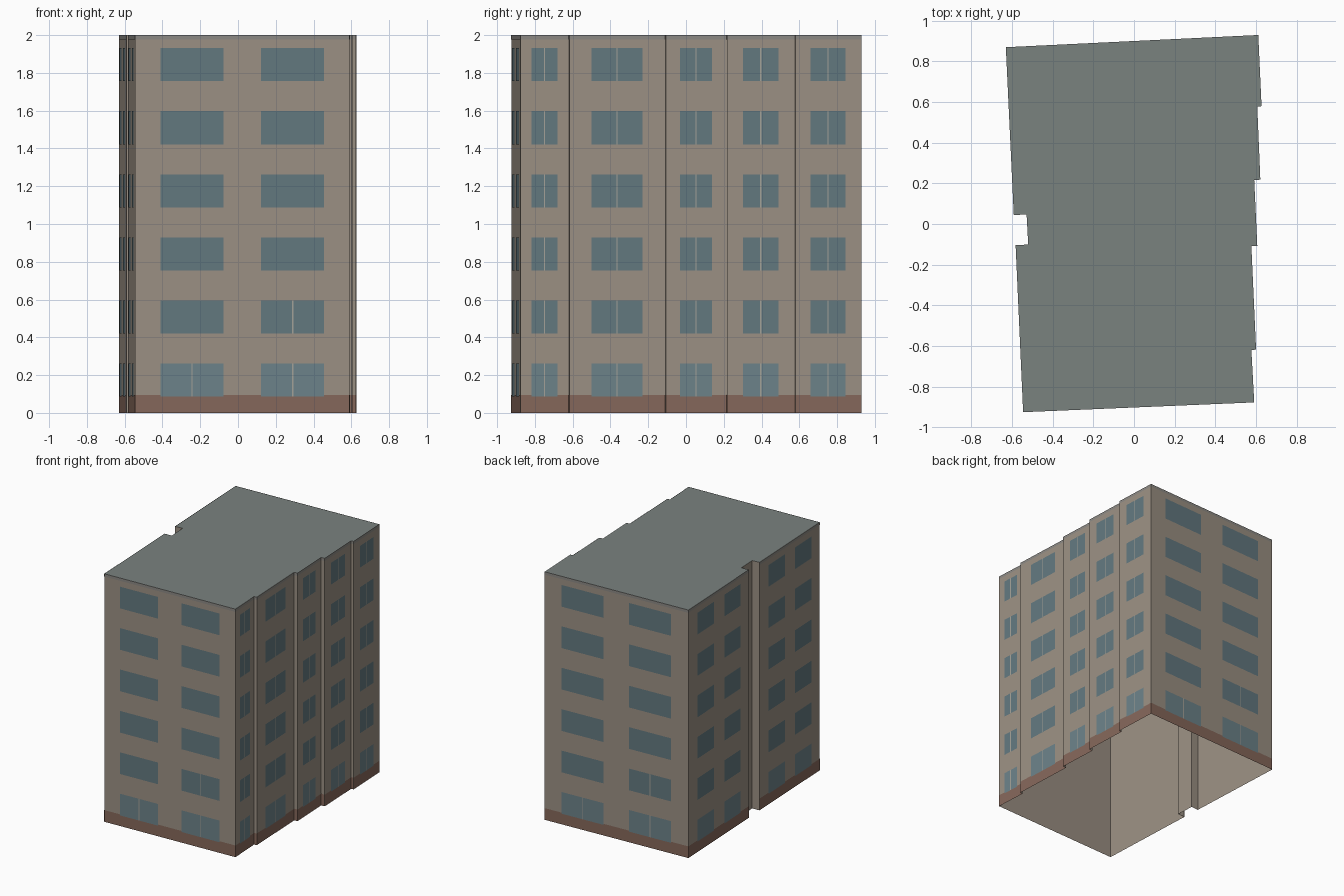
import bpy
from mathutils import Vector

if "Cube" in bpy.data.objects:
    bpy.data.objects.remove(bpy.data.objects["Cube"])

HEIGHT = 2.0
UP = Vector((0, 0, 1))


def material(name, r, g, b):
    # sRGB bytes to linear diffuse colour
    lin = [((c / 255 + 0.055) / 1.055) ** 2.4 for c in (r, g, b)]
    mat = bpy.data.materials.new(name)
    mat.diffuse_color = (*lin, 1)
    mat.use_nodes = True
    mat.node_tree.nodes["Principled BSDF"].inputs["Base Color"].default_value = mat.diffuse_color
    return mat


WALL = material("wall_beige", 156, 145, 132)
ROOF = material("roof_grey", 122, 130, 127)
BASE = material("base_brown", 134, 104, 91)
TRIM = material("trim_grey", 140, 137, 132)
GLASS = material("glass", 99, 121, 128)
GLASS_LOW = material("glass_low", 109, 131, 138)
FRAME = material("mullion_pale", 165, 163, 154)


def mesh_object(name, faces, mat):
    verts, index = [], []
    for face in faces:
        index.append(range(len(verts), len(verts) + len(face)))
        verts += [tuple(p) for p in face]
    mesh = bpy.data.meshes.new(name)
    mesh.from_pydata(verts, [], [list(i) for i in index])
    mesh.materials.append(mat)
    obj = bpy.data.objects.new(name, mesh)
    bpy.context.collection.objects.link(obj)
    return obj


def panel(a, b, u0, u1, z0, z1, offset=0.0):
    """Upright rectangle on wall a-b, between fractions u0 and u1."""
    a, b = Vector((*a, 0)), Vector((*b, 0))
    out = (b - a).cross(UP).normalized() * offset
    p, q = a.lerp(b, u0) + out, a.lerp(b, u1) + out
    return [p + UP * z0, q + UP * z0, q + UP * z1, p + UP * z1]


# Footprint, counter-clockwise from the front left corner
outline = [
    (-0.545, -0.925), (0.591, -0.877),
    (0.577, -0.62), (0.600, -0.617),
    (0.577, -0.109), (0.606, -0.107),
    (0.591, 0.216), (0.621, 0.218),
    (0.606, 0.577), (0.627, 0.579),
    (0.611, 0.929), (-0.630, 0.869),
    (-0.591, 0.044), (-0.528, 0.047),
    (-0.520, -0.101), (-0.582, -0.104),
]
n = len(outline)
walls = [(outline[i], outline[(i + 1) % n]) for i in range(n)]

# Outer shell, open underneath, and flat roof
mesh_object("walls", [panel(a, b, 0, 1, 0, HEIGHT) for a, b in walls], WALL)
mesh_object("roof", [[(x, y, HEIGHT) for x, y in outline]], ROOF)

# Base band and top trim on every wall except the recess on the left
banded = [w for i, w in enumerate(walls) if i not in (12, 13, 14)]
mesh_object("base_band", [panel(a, b, 0, 1, 0, 0.094, 0.001) for a, b in banded], BASE)
mesh_object("top_trim", [panel(a, b, 0, 1, 1.978, HEIGHT, 0.001) for a, b in banded], TRIM)

# Window columns as fractions of each wall
END = [(0.119, 0.412), (0.588, 0.881)]
SIDE = [(0.15, 0.42), (0.59, 0.86)]
BAY = [(0.23, 0.76)]
columns = {0: END, 10: END, 11: SIDE, 15: SIDE}
columns.update({i: BAY for i in (1, 3, 5, 7, 9)})

glass, glass_low, mullions = [], [], []
for i, cols in columns.items():
    a, b = walls[i]
    length = (Vector(b) - Vector(a)).length
    for c, (u0, u1) in enumerate(cols):
        for row in range(6):
            z0 = 0.086 + row * 0.334
            z1 = z0 + 0.175
            (glass_low if row == 0 else glass).append(panel(a, b, u0, u1, z0, z1, 0.002))
            # Centre bars: all bays, and the lowest windows of the end walls
            if cols is BAY or (cols is END and row <= c):
                mid, half = (u0 + u1) / 2, 0.003 / length
                mullions.append(panel(a, b, mid - half, mid + half, z0, z1, 0.003))

mesh_object("windows", glass, GLASS)
mesh_object("ground_floor_windows", glass_low, GLASS_LOW)
mesh_object("window_mullions", mullions, FRAME)
